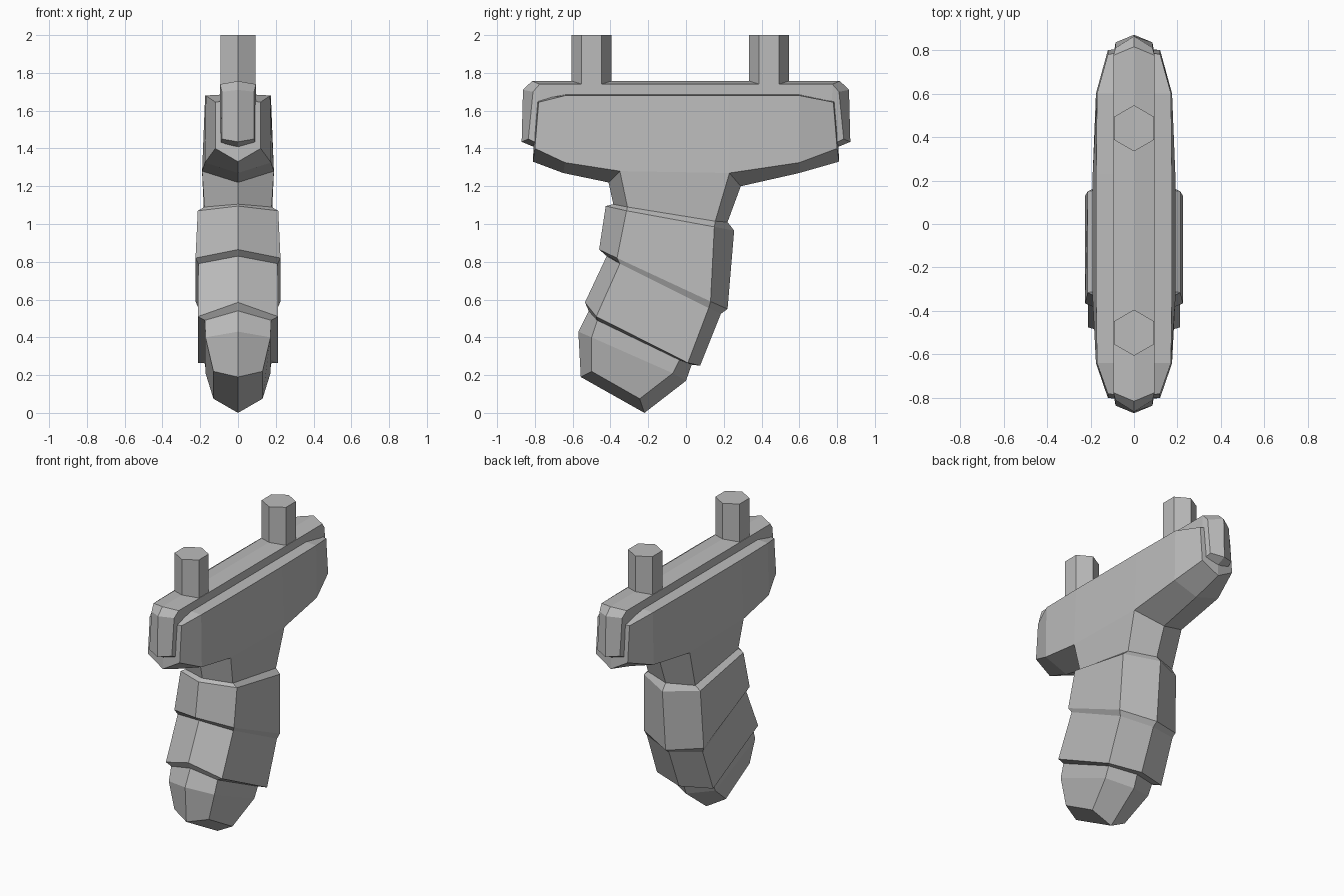
import bpy
import bmesh

if "Cube" in bpy.data.objects:
    bpy.data.objects.remove(bpy.data.objects["Cube"], do_unlink=True)

# One flat material
grey = bpy.data.materials.new("plain grey")
grey.use_nodes = True
GREY = (0.5, 0.5, 0.5, 1.0)
grey.diffuse_color = GREY
grey.node_tree.nodes["Principled BSDF"].inputs["Base Color"].default_value = GREY


def flip(station):
    """Mirror a station from the front end to the back end."""
    points, width_a, width_b = station
    return [(-y, z) for y, z in points], width_a, width_b


def ridged_loft(name, stations):
    """Loft six-sided rings with a centre ridge on both edges.

    Each station holds four (y, z) points, ridge, corner, corner, ridge,
    and the half widths at the two corners.
    """
    bm = bmesh.new()
    rings = []
    for (ridge_a, corner_a, corner_b, ridge_b), width_a, width_b in stations:
        outline = [(0, ridge_a), (width_a, corner_a), (width_b, corner_b),
                   (0, ridge_b), (-width_b, corner_b), (-width_a, corner_a)]
        rings.append([bm.verts.new((x, y, z)) for x, (y, z) in outline])
    for lower, upper in zip(rings, rings[1:]):
        for i in range(6):
            j = (i + 1) % 6
            bm.faces.new((lower[i], lower[j], upper[j], upper[i]))
    # End caps fold along the centre line
    for ring in (rings[0], rings[-1]):
        bm.faces.new(ring[:4])
        bm.faces.new(ring[3:] + ring[:1])
    bmesh.ops.recalc_face_normals(bm, faces=bm.faces)
    mesh = bpy.data.meshes.new(name)
    bm.to_mesh(mesh)
    bm.free()
    mesh.materials.append(grey)
    obj = bpy.data.objects.new(name, mesh)
    bpy.context.collection.objects.link(obj)
    return obj


# Wide upper housing, lofted from front to back
housing_end = ([(-0.80, 1.66), (-0.78, 1.645), (-0.80, 1.40), (-0.81, 1.33)], 0.12, 0.12)
ridged_loft("housing", [
    housing_end,
    ([(-0.64, 1.69), (-0.64, 1.68), (-0.64, 1.325), (-0.65, 1.27)], 0.17, 0.175),
    ([(-0.35, 1.69), (-0.35, 1.68), (-0.35, 1.28), (-0.41, 1.22)], 0.174, 0.19),
    ([(0.23, 1.69), (0.23, 1.68), (0.23, 1.27), (0.29, 1.20)], 0.174, 0.19),
    ([(0.60, 1.69), (0.60, 1.68), (0.60, 1.325), (0.60, 1.27)], 0.17, 0.175),
    flip(housing_end),
])

# Narrow rail running through the top of the housing
rail_front = [
    ([(-0.863, 1.71), (-0.81, 1.70), (-0.835, 1.45), (-0.87, 1.435)], 0.085, 0.085),
    ([(-0.815, 1.757), (-0.775, 1.74), (-0.77, 1.42), (-0.81, 1.41)], 0.095, 0.095),
]
ridged_loft("rail", rail_front + [flip(s) for s in reversed(rail_front)])

# Neck and stepped grip, lofted from top to bottom
ridged_loft("grip", [
    ([(-0.41, 1.22), (-0.35, 1.28), (0.23, 1.27), (0.29, 1.20)], 0.19, 0.19),
    ([(-0.385, 1.105), (-0.31, 1.09), (0.155, 1.015), (0.22, 1.01)], 0.178, 0.178),
    ([(-0.425, 1.095), (-0.315, 1.07), (0.15, 0.985), (0.255, 0.965)], 0.213, 0.213),
    ([(-0.46, 0.865), (-0.365, 0.82), (0.13, 0.59), (0.22, 0.55)], 0.225, 0.225),
    ([(-0.42, 0.83), (-0.35, 0.79), (0.12, 0.555), (0.185, 0.525)], 0.21, 0.21),
    ([(-0.535, 0.585), (-0.475, 0.51), (0.01, 0.265), (0.075, 0.25)], 0.212, 0.212),
    ([(-0.515, 0.54), (-0.47, 0.49), (-0.035, 0.28), (0.03, 0.255)], 0.175, 0.175),
    ([(-0.57, 0.43), (-0.50, 0.40), (-0.07, 0.21), (0.0, 0.17)], 0.172, 0.172),
    ([(-0.557, 0.19), (-0.50, 0.22), (-0.245, 0.075), (-0.22, 0.0)], 0.13, 0.13),
])

# Two hexagonal mounting posts
for name, y in (("front_post", -0.5), ("back_post", 0.44)):
    bpy.ops.mesh.primitive_cylinder_add(vertices=6, radius=0.106, depth=0.3,
                                        location=(0, y, 1.85))
    post = bpy.context.object
    post.name = name
    post.data.materials.append(grey)
